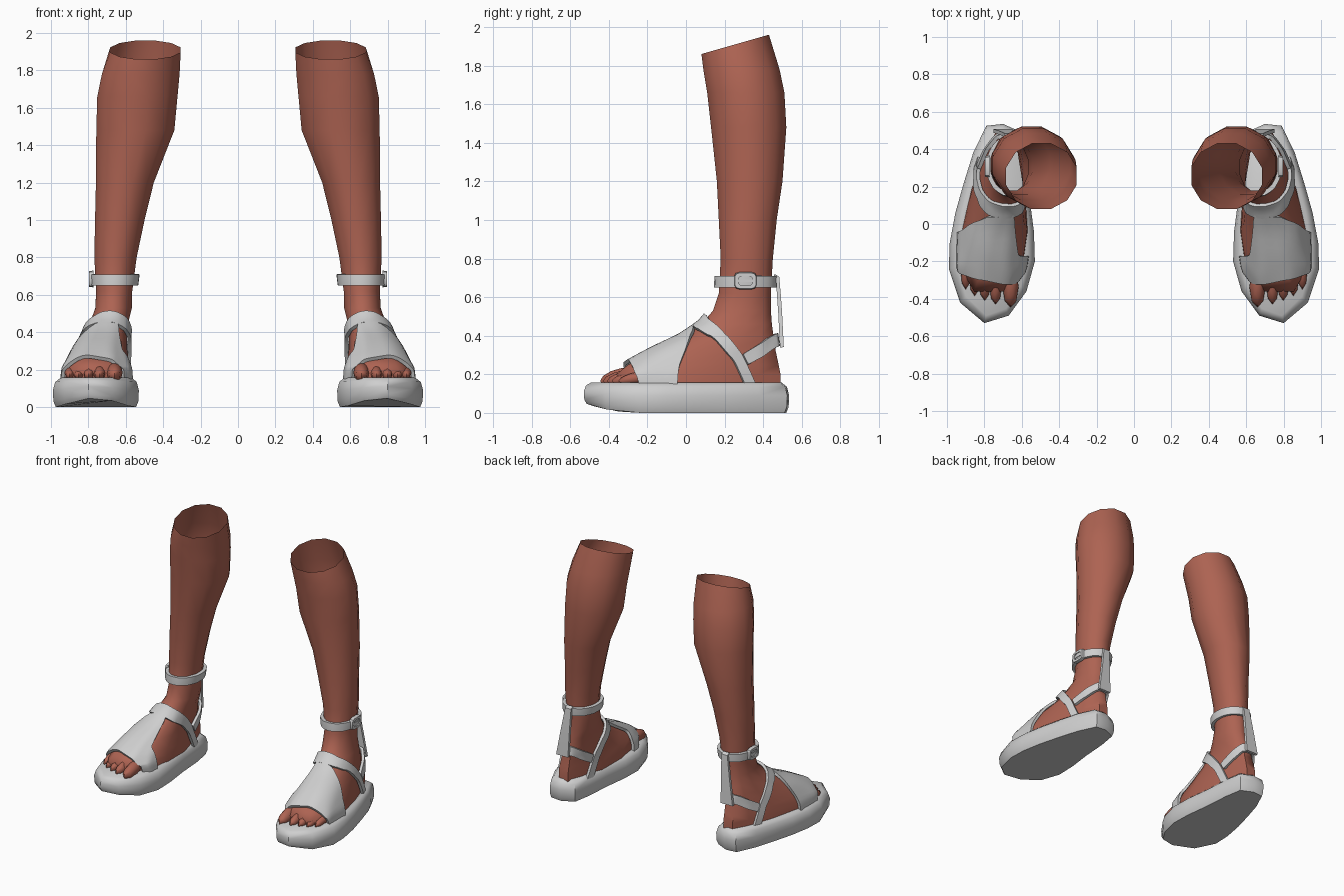
import bpy, bmesh, math
from mathutils import Vector
from mathutils.bvhtree import BVHTree

if "Cube" in bpy.data.objects:
    bpy.data.objects.remove(bpy.data.objects["Cube"])


def material(name, rgb):
    m = bpy.data.materials.new(name)
    m.diffuse_color = (*rgb, 1)
    m.use_nodes = True
    m.node_tree.nodes["Principled BSDF"].inputs["Base Color"].default_value = m.diffuse_color
    return m


SKIN = material("skin_brown", (0.42, 0.125, 0.085))
GREY = material("sandal_grey", (0.62, 0.62, 0.62))


def finish(name, bm, mat, thickness=0, smooth=0, angle=45):
    """Turn a bmesh into a mirrored, smooth-shaded pair."""
    me = bpy.data.meshes.new(name)
    bm.to_mesh(me)
    bm.free()
    me.materials.append(mat)
    ob = bpy.data.objects.new(name, me)
    bpy.context.collection.objects.link(ob)
    if smooth:
        mod = ob.modifiers.new("relax", 'SMOOTH')
        mod.factor, mod.iterations = 0.5, smooth
    if thickness:
        mod = ob.modifiers.new("thickness", 'SOLIDIFY')
        mod.thickness, mod.offset = thickness, 0
    mod = ob.modifiers.new("pair", 'MIRROR')
    mod.use_mirror_merge = False
    bpy.ops.object.select_all(action='DESELECT')
    ob.select_set(True)
    bpy.context.view_layer.objects.active = ob
    bpy.ops.object.convert(target='MESH')
    bpy.ops.object.shade_smooth_by_angle(angle=math.radians(angle))
    return ob


def loft(rings, cap=False, loop=False):
    bm = bmesh.new()
    vs = [[bm.verts.new(p) for p in r] for r in rings]
    n = len(vs[0])
    pairs = list(zip(vs, vs[1:])) + ([(vs[-1], vs[0])] if loop else [])
    for a, b in pairs:
        for j in range(n):
            k = (j + 1) % n
            bm.faces.new((a[j], a[k], b[k], b[j]))
    if cap:
        bm.faces.new(vs[0][::-1])
        bm.faces.new(vs[-1])
    return bm


def power(v, e):
    return math.copysign(abs(v) ** e, v)


# Leg and foot: horizontal slices
# z, heel y, toe y, heel centre x, toe centre x, heel half width, toe half width, squareness
SLICES = [
    (0.12, 0.49, -0.33, 0.70, 0.77, 0.10, 0.23, 0.7),
    (0.20, 0.49, -0.36, 0.70, 0.77, 0.10, 0.22, 0.7),
    (0.25, 0.48, -0.30, 0.70, 0.76, 0.10, 0.19, 0.7),
    (0.32, 0.465, -0.17, 0.695, 0.745, 0.095, 0.16, 0.75),
    (0.39, 0.455, -0.02, 0.69, 0.715, 0.095, 0.125, 0.8),
    (0.46, 0.445, 0.08, 0.68, 0.69, 0.095, 0.11, 0.9),
    (0.53, 0.44, 0.14, 0.665, 0.665, 0.102, 0.10, 1),
    (0.62, 0.44, 0.17, 0.662, 0.662, 0.10, 0.10, 1),
    (0.80, 0.45, 0.18, 0.655, 0.655, 0.117, 0.117, 1),
    (1.00, 0.47, 0.17, 0.632, 0.632, 0.137, 0.137, 1),
    (1.20, 0.50, 0.16, 0.605, 0.605, 0.16, 0.16, 1),
    (1.48, 0.52, 0.13, 0.549, 0.549, 0.216, 0.216, 1),
    (1.66, 0.51, 0.11, 0.538, 0.538, 0.222, 0.222, 1),
    (1.78, 0.485, 0.09, 0.52, 0.52, 0.215, 0.215, 1),
    (1.91, 0.43, 0.08, 0.495, 0.495, 0.195, 0.195, 1),
]


def leg_slice(z, heel, toe, cxh, cxt, rxh, rxt, e, n=12):
    pts = []
    for i in range(n):
        t = 2 * math.pi * (i + 0.5) / n
        s = math.sin(t) / math.sin(2 * math.pi * 3.5 / n if n % 4 else math.pi * 5 / n)
        s = max(-1, min(1, s))
        f = (1 - s) / 2
        x = cxh + (cxt - cxh) * f + (rxh + (rxt - rxh) * f) * power(math.cos(t), e)
        tilt = 0.05 * s if z > 1.9 else 0
        pts.append((x, (heel + toe) / 2 + (heel - toe) / 2 * s, z + tilt))
    return pts


leg_bm = loft([leg_slice(*s) for s in SLICES])
leg_bm.normal_update()
surface = BVHTree.FromBMesh(leg_bm)
finish("leg", leg_bm, SKIN, angle=60)

# Toes, big toe first: tip x, tip y, radius
toes = bmesh.new()
for x, y, r in [(0.66, -0.445, 0.043), (0.74, -0.43, 0.034), (0.798, -0.41, 0.032),
                (0.852, -0.385, 0.030), (0.90, -0.35, 0.028)]:
    made = bmesh.ops.create_uvsphere(toes, u_segments=8, v_segments=6, radius=1)["verts"]
    for v in made:
        c = v.co.copy()
        v.co = (x + c.x * r, y + 0.11 + c.y * 0.11, 0.185 + c.z * r * 1.1 + c.y * 0.02)
finish("toes", toes, SKIN, angle=60)

# Sole: rounded slab with a raised toe
OUTLINE = [(0.70, 0.535), (0.60, 0.49), (0.575, 0.35), (0.56, 0.15), (0.535, -0.04),
           (0.53, -0.2), (0.575, -0.36), (0.67, -0.49), (0.80, -0.53), (0.93, -0.42),
           (0.99, -0.24), (0.985, -0.1), (0.955, 0.06), (0.91, 0.22), (0.86, 0.38), (0.79, 0.525)]


def sole_ring(z, inset):
    pts = []
    for x, y in OUTLINE:
        lift = 0.6 * max(0, -y - 0.25) ** 2 * (1 - z / 0.16)
        pts.append((0.75 + (x - 0.75) * (1 - inset / 0.22), y * (1 - inset / 0.53), z + lift))
    return pts


finish("sole", loft([sole_ring(0, 0.015), sole_ring(0.03, 0.003), sole_ring(0.09, 0),
                     sole_ring(0.135, 0.012), sole_ring(0.158, 0.04)], cap=True), GREY, angle=50)


def strap(name, edge_a, edge_b, thickness=0.02, snap=True, steps=5, across=4):
    """Band between two edges, laid on the leg surface."""
    bm = bmesh.new()
    rows = []
    for i in range(len(edge_a) - 1):
        for k in range(steps + (i == len(edge_a) - 2)):
            a = Vector(edge_a[i]).lerp(Vector(edge_a[i + 1]), k / steps)
            b = Vector(edge_b[i]).lerp(Vector(edge_b[i + 1]), k / steps)
            row = []
            for j in range(across + 1):
                p = a.lerp(b, j / across)
                if snap:
                    q, normal, _, _ = surface.find_nearest(p)
                    p = q + normal * 0.016
                row.append(bm.verts.new(p))
            rows.append(row)
    for r, s in zip(rows, rows[1:]):
        for j in range(across):
            bm.faces.new((r[j], r[j + 1], s[j + 1], s[j]))
    bmesh.ops.remove_doubles(bm, verts=bm.verts, dist=0.0005)
    return finish(name, bm, GREY, thickness, smooth=2 if snap else 0)


def both_sides(half, mid=0.685):
    """Continue a half edge onto the inner side of the foot."""
    return half[::-1] + [(2 * mid - x, y, z) for x, y, z in half[1:]]


# Wide forefoot panel
strap("forefoot_panel",
      [(0.98, -0.26, 0.13), (0.93, -0.27, 0.22), (0.80, -0.30, 0.26), (0.72, -0.32, 0.25),
       (0.63, -0.33, 0.23), (0.58, -0.33, 0.20), (0.55, -0.33, 0.13)],
      [(0.98, -0.04, 0.13), (0.92, -0.03, 0.25), (0.78, 0.05, 0.42), (0.65, 0.08, 0.45),
       (0.63, -0.16, 0.29), (0.58, -0.17, 0.22), (0.55, -0.17, 0.13)], across=8)

# Strap over the instep down to the sole
strap("instep_strap",
      both_sides([(0.685, 0.12, 0.50), (0.76, 0.13, 0.475), (0.79, 0.20, 0.40),
                  (0.80, 0.28, 0.30), (0.82, 0.37, 0.13)]),
      both_sides([(0.685, 0.04, 0.43), (0.76, 0.06, 0.41), (0.79, 0.15, 0.35),
                  (0.80, 0.23, 0.26), (0.82, 0.30, 0.13)]))

# Strap around the heel
strap("heel_strap",
      both_sides([(0.70, 0.50, 0.42), (0.76, 0.46, 0.41), (0.79, 0.38, 0.36), (0.80, 0.28, 0.30)], 0.70),
      both_sides([(0.70, 0.50, 0.35), (0.76, 0.47, 0.34), (0.79, 0.40, 0.29), (0.80, 0.31, 0.24)], 0.70))

# Ankle strap
circle = [(0.66 + 0.14 * math.cos(math.pi * i / 6), 0.31 + 0.16 * math.sin(math.pi * i / 6))
          for i in range(12)]
circle.append(circle[0])
strap("ankle_strap", [(x, y, 0.648) for x, y in circle], [(x, y, 0.712) for x, y in circle],
      thickness=0.024, steps=2)

# Upright strap behind the heel
strap("back_strap",
      [(0.64, 0.455, 0.71), (0.64, 0.475, 0.70), (0.645, 0.488, 0.52), (0.65, 0.497, 0.34)],
      [(0.69, 0.455, 0.71), (0.69, 0.475, 0.70), (0.72, 0.488, 0.52), (0.75, 0.497, 0.34)],
      snap=False, steps=2)


# Buckle frame and bar
def frame_ring(x, ry, rz, n=12):
    angles = [2 * math.pi * (i + 0.5) / n for i in range(n)]
    return [(x, 0.308 + ry * power(math.cos(t), 0.5), 0.685 + rz * power(math.sin(t), 0.5))
            for t in angles]


buckle = loft([frame_ring(0.772, 0.06, 0.046), frame_ring(0.797, 0.056, 0.042),
               frame_ring(0.797, 0.036, 0.024), frame_ring(0.772, 0.036, 0.024)], loop=True)
bar = bmesh.ops.create_cube(buckle, size=1)["verts"]
for v in bar:
    v.co = (0.784 + v.co.x * 0.018, 0.308 + v.co.y * 0.09, 0.685 + v.co.z * 0.014)
bmesh.ops.recalc_face_normals(buckle, faces=buckle.faces)
finish("buckle", buckle, GREY, angle=35)
